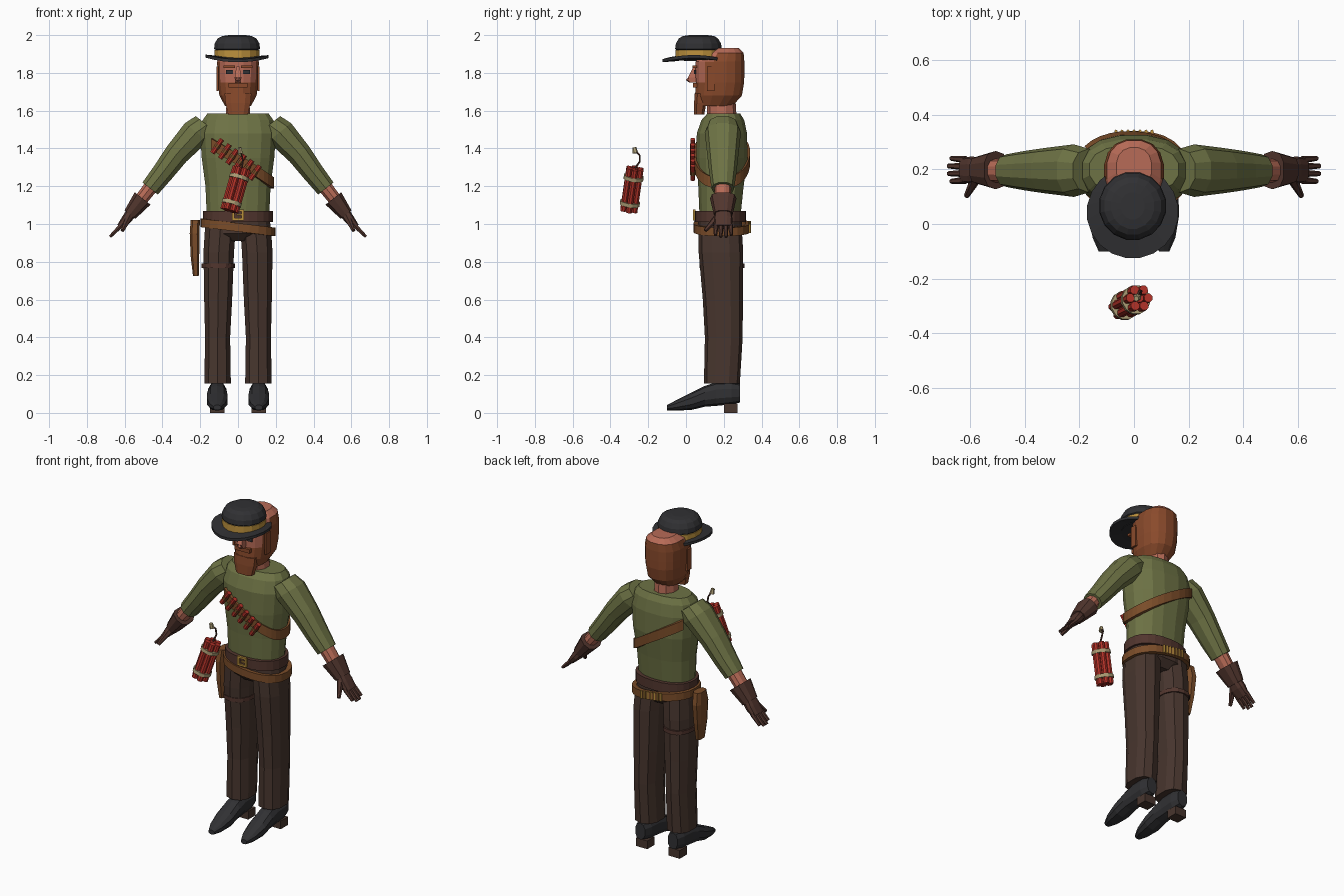
import bpy, bmesh, math
from mathutils import Vector as V

if "Cube" in bpy.data.objects:
    bpy.data.objects.remove(bpy.data.objects["Cube"])

X, Y, Z = V((1, 0, 0)), V((0, 1, 0)), V((0, 0, 1))


def material(name, rgb):
    m = bpy.data.materials.new(name)
    m.diffuse_color = [((c + .055) / 1.055) ** 2.4 for c in rgb] + [1]
    m.use_nodes = True
    m.node_tree.nodes["Principled BSDF"].inputs["Base Color"].default_value = m.diffuse_color
    return m


SKIN = material("skin", (.72, .42, .34))
HAIR = material("ginger hair", (.54, .29, .17))
TAN = material("tan leather", (.48, .30, .16))
GREEN = material("green cloth", (.43, .45, .27))
PANTS = material("brown trousers", (.28, .21, .18))
DARK = material("dark leather", (.32, .21, .18))
BLACK = material("black felt", (.19, .19, .20))
GOLD = material("brass", (.74, .57, .24))
RED = material("red paper", (.71, .20, .16))
CREAM = material("cream cord", (.68, .62, .46))


def finish(name, bm, *mats):
    bmesh.ops.recalc_face_normals(bm, faces=bm.faces)
    me = bpy.data.meshes.new(name)
    bm.to_mesh(me)
    bm.free()
    for m in mats:
        me.materials.append(m)
    ob = bpy.data.objects.new(name, me)
    bpy.context.collection.objects.link(ob)
    return ob


def power(v, p):
    return math.copysign(abs(v) ** (2 / p), v)


def loft(name, secs, mat, u=X, v=Y, n=12, p=2.0):
    """Skin over sections (centre, half size along u, half size along v)."""
    bm = bmesh.new()
    rings = []
    for c, a, b in secs:
        ring = []
        for i in range(n):
            t = 2 * math.pi * (i + .5) / n
            ring.append(bm.verts.new(V(c) + u * a * power(math.cos(t), p) + v * b * power(math.sin(t), p)))
        rings.append(ring)
    for r, s in zip(rings, rings[1:]):
        for i in range(n):
            j = (i + 1) % n
            bm.faces.new((r[i], r[j], s[j], s[i]))
    bm.faces.new(rings[0])
    bm.faces.new(rings[-1])
    return finish(name, bm, mat)


def tube(name, p0, p1, r0, mat, r1=None, n=8):
    p0, p1 = V(p0), V(p1)
    d = (p1 - p0).normalized()
    u = d.cross(Y if abs(d.y) < .9 else X).normalized()
    r1 = r0 if r1 is None else r1
    return loft(name, [(p0, r0, r0), (p1, r1, r1)], mat, u, d.cross(u), n)


def box(name, c, size, mat):
    bm = bmesh.new()
    bmesh.ops.create_cube(bm, size=1)
    for w in bm.verts:
        w.co = V(c) + V([w.co[k] * size[k] for k in range(3)])
    return finish(name, bm, mat)


def band(name, shape, zf, h, mat, t=.012, start=0, end=360, n=24, p=2.0):
    """Strap around an upright body; shape(z) gives cx, cy, a, b; zf(x) its height."""
    bm = bmesh.new()
    rings = []
    closed = end - start == 360
    for i in range(n + (not closed)):
        th = math.radians(start + (end - start) * i / n)
        co, si = power(math.cos(th), p), power(math.sin(th), p)
        z0 = zf(shape(1.2)[0] + shape(1.2)[2] * co)
        cx, cy, a, b = shape(z0)
        ring = []
        for o, dz in ((-.01, -h / 2), (t, -h / 2), (t, h / 2), (-.01, h / 2)):
            ring.append(bm.verts.new((cx + (a + o) * co, cy + (b + o) * si, z0 + dz)))
        rings.append(ring)
    for r, s in zip(rings, rings[1:] + rings[:1] if closed else rings[1:]):
        for k in range(4):
            bm.faces.new((r[k], r[(k + 1) % 4], s[(k + 1) % 4], s[k]))
    if not closed:
        bm.faces.new(rings[0])
        bm.faces.new(rings[-1])
    return finish(name, bm, mat)


# Torso: z, centre y, half width, half depth
TORSO = [(1.04, .18, .168, .11), (1.2, .185, .175, .122), (1.35, .19, .195, .138),
         (1.48, .19, .204, .135), (1.55, .195, .19, .115), (1.585, .2, .165, .088)]
loft("shirt", [((0, cy, z), a, b) for z, cy, a, b in TORSO], GREEN, n=16, p=2.4)


def torso_at(z):
    for q, r in zip(TORSO, TORSO[1:]):
        if z <= r[0]:
            f = (z - q[0]) / (r[0] - q[0])
            return (0, *[q[k] + (r[k] - q[k]) * f for k in (1, 2, 3)][0:1],
                    q[2] + (r[2] - q[2]) * f, q[3] + (r[3] - q[3]) * f)
    return 0, .2, .165, .09


# Hips, trousers, boots, arms and hands
loft("hips", [((0, .18, .91), .10, .08), ((0, .18, .95), .18, .12), ((0, .18, 1.03), .17, .118)],
     PANTS, n=16, p=2.4)
D = V((.62, 0, -.785)).normalized()
P = V((-D.z, 0, D.x))
for s, side in ((-1, "right"), (1, "left")):
    loft(side + "_trouser_leg", [((s * x, y, z), a, b) for x, y, z, a, b in (
        (.093, .18, .98, .085, .115), (.102, .185, .85, .084, .118), (.105, .195, .6, .077, .106),
        (.108, .2, .4, .069, .1), (.108, .19, .155, .073, .095))], PANTS, n=10, p=2.5)
    loft(side + "_boot", [((s * .11, y, z), a, b) for y, z, a, b in (
        (-.1, .028, .02, .014), (-.05, .04, .043, .028), (.03, .062, .057, .046),
        (.1, .088, .055, .055), (.16, .1, .05, .063), (.24, .105, .05, .06), (.287, .105, .034, .05))],
        BLACK, X, Z, 10, 2.4)
    box(side + "_boot_heel", (s * .11, .237, .025), (.076, .07, .05), PANTS)

    u = V((s * P.x, 0, P.z))

    def arm(part, secs, mat, p=2.2, n=10):
        loft(side + part, [((s * x, y, z), a, b) for x, z, y, a, b in secs], mat, u, Y, n, p)
    arm("_sleeve", [(.165, 1.525, .195, .078, .08), (.22, 1.485, .195, .082, .096),
                    (.325, 1.37, .195, .068, .083), (.40, 1.27, .195, .06, .072),
                    (.465, 1.188, .195, .054, .06)], GREEN)
    arm("_wrist", [(.45, 1.21, .195, .04, .045), (.525, 1.115, .195, .036, .042)], SKIN)
    arm("_glove_cuff", [(.505, 1.135, .197, .055, .07), (.572, 1.05, .197, .038, .05)], DARK, 2.6)
    arm("_palm", [(.565, 1.06, .197, .03, .043), (.59, 1.025, .197, .028, .05),
                  (.625, .985, .197, .018, .046)], DARK, 2.8)
    for i in range(4):
        y = .16 + i * .025
        k = .01 if i in (0, 3) else 0
        tube(side + "_finger", (s * .615, y, .995), (s * (.678 - k), y - .004 + i * .003, .932 + k),
             .014, DARK, .009, 6)
    tube(side + "_thumb", (s * .578, .165, 1.035), (s * .612, .102, .965), .02, DARK, .01, 6)

# Belts, buckle, cartridges, holster
band("waist_belt", lambda z: (0, .182, .172, .124), lambda x: 1.04, .058, DARK, p=2.3)
for k in (-1, 1):
    box("buckle_side", (k * .025, .043, 1.048), (.011, .014, .056), GOLD)
    box("buckle_bar", (0, .043, 1.048 + k * .023), (.056, .014, .011), GOLD)
box("buckle_tongue", (.008, .042, 1.048), (.03, .01, .008), GOLD)
band("gun_belt", lambda z: (0, .19, .184, .136), lambda x: .982 - .13 * x, .045, TAN, .015, p=2.3)
for i in range(7):
    x = -.066 + i * .022
    tube("cartridge", (x, .338, .96 - .13 * x), (x, .338, 1.008 - .13 * x), .007, GOLD, n=6)
loft("holster", [((-.226, .19, 1.02), .026, .045), ((-.23, .19, .95), .027, .06),
                 ((-.228, .185, .83), .024, .05), ((-.223, .18, .725), .016, .034)], TAN, n=8, p=3)
band("thigh_strap", lambda z: (-.104, .19, .082, .113), lambda x: .778, .024, DARK, .006, n=16, p=2.4)

# Bandolier with loose sticks
band("bandolier", torso_at, lambda x: 1.34 - .7 * x, .06, TAN, .013, -128, 145, 24, 2.4)
for i in range(6):
    c = V((-.11 + i * .04, .036, 1.412 - i * .028))
    d = V((.57, 0, .82)) * .045
    tube("bandolier_stick", c - d, c + d, .014, RED)
    tube("stick_loop", c - d * .25, c + d * .25, .0165, TAN)

# Bundle of sticks in front, tied with cord, with a fuse
B0, B1 = V((-.045, -.303, 1.07)), V((.02, -.27, 1.295))
ax = (B1 - B0).normalized()
bu = ax.cross(Y).normalized()
bv = ax.cross(bu)
for i in range(7):
    t = i * math.pi / 3
    o = (bu * math.cos(t) + bv * math.sin(t)) * (.034 if i < 6 else 0)
    tube("bundle_stick", B0 + o, B1 + o, .017, RED)
for f in (.18, .78):
    c = B0.lerp(B1, f)
    tube("bundle_cord", c - ax * .01, c + ax * .01, .054, CREAM, n=12)
fuse = [B1, V((.026, -.245, 1.33)), V((.02, -.245, 1.365)), V((.01, -.27, 1.39))]
for a, b in zip(fuse, fuse[1:]):
    tube("fuse", a, b, .005, DARK, n=6)
tube("fuse_tip", (.012, -.268, 1.375), (.008, -.273, 1.405), .015, CREAM, .01, 6)

# Neck and head, coloured by region: face and bald top are skin
loft("neck", [((0, .19, 1.56), .068, .078), ((0, .185, 1.69), .062, .075)], SKIN, n=10)
head = loft("head", [((0, y, z), a, b) for z, y, a, b in (
    (1.625, .15, .07, .098), (1.68, .172, .1, .126), (1.75, .18, .109, .13), (1.80, .18, .111, .131),
    (1.86, .18, .112, .131), (1.905, .195, .1, .112), (1.932, .205, .065, .075))], HAIR, n=16, p=2.4)
head.data.materials.append(SKIN)
for f in head.data.polygons:
    c = f.center
    face = c.y < .115 and 1.75 < c.z < 1.88
    f.material_index = 1 if face or c.z > 1.9 or (c.z > 1.875 and c.y < .16) else 0
loft("chin_beard", [((0, .07, 1.58), .055, .028), ((0, .075, 1.64), .07, .034),
                    ((0, .08, 1.69), .075, .036)], HAIR, n=8, p=3)
loft("nose", [((0, .05, 1.835), .012, .014), ((0, .036, 1.775), .025, .036),
              ((0, .045, 1.748), .022, .025)], SKIN, n=4, p=2)
loft("nose_tip", [((0, .03, 1.785), .008, .012), ((0, .018, 1.762), .013, .018),
                  ((0, .03, 1.748), .01, .012)], SKIN, n=6)
box("moustache", (0, .048, 1.735), (.1, .02, .024), HAIR)
for s in (-1, 1):
    box("eye", (s * .045, .048, 1.805), (.036, .009, .022), BLACK)
    box("eyebrow", (s * .047, .046, 1.832), (.06, .022, .014), HAIR)
    box("sideburn", (s * .108, .13, 1.77), (.012, .04, .13), HAIR)

# Hat: curled brim, crown, band
brim = loft("hat_brim", [((-.005, .065, 1.862), .11, .12), ((-.005, .042, 1.856), .168, .168),
                         ((-.005, .042, 1.872), .168, .168), ((-.005, .065, 1.88), .11, .12)], BLACK, n=20)
for w in brim.data.vertices:
    w.co.z += .024 * (w.co.x / .168) ** 2 * (abs(w.co.x) > .02)
loft("hat_crown", [((-.005, .066, z), a, b) for z, a, b in (
    (1.868, .117, .12), (1.922, .116, .12), (1.927, .124, .126), (1.955, .121, .122),
    (1.982, .105, .106), (1.995, .08, .085), (2.0, .045, .05))], BLACK, n=16)
loft("hat_band", [((-.005, .066, 1.878), .122, .125), ((-.005, .066, 1.92), .121, .124)], GOLD, n=16)
